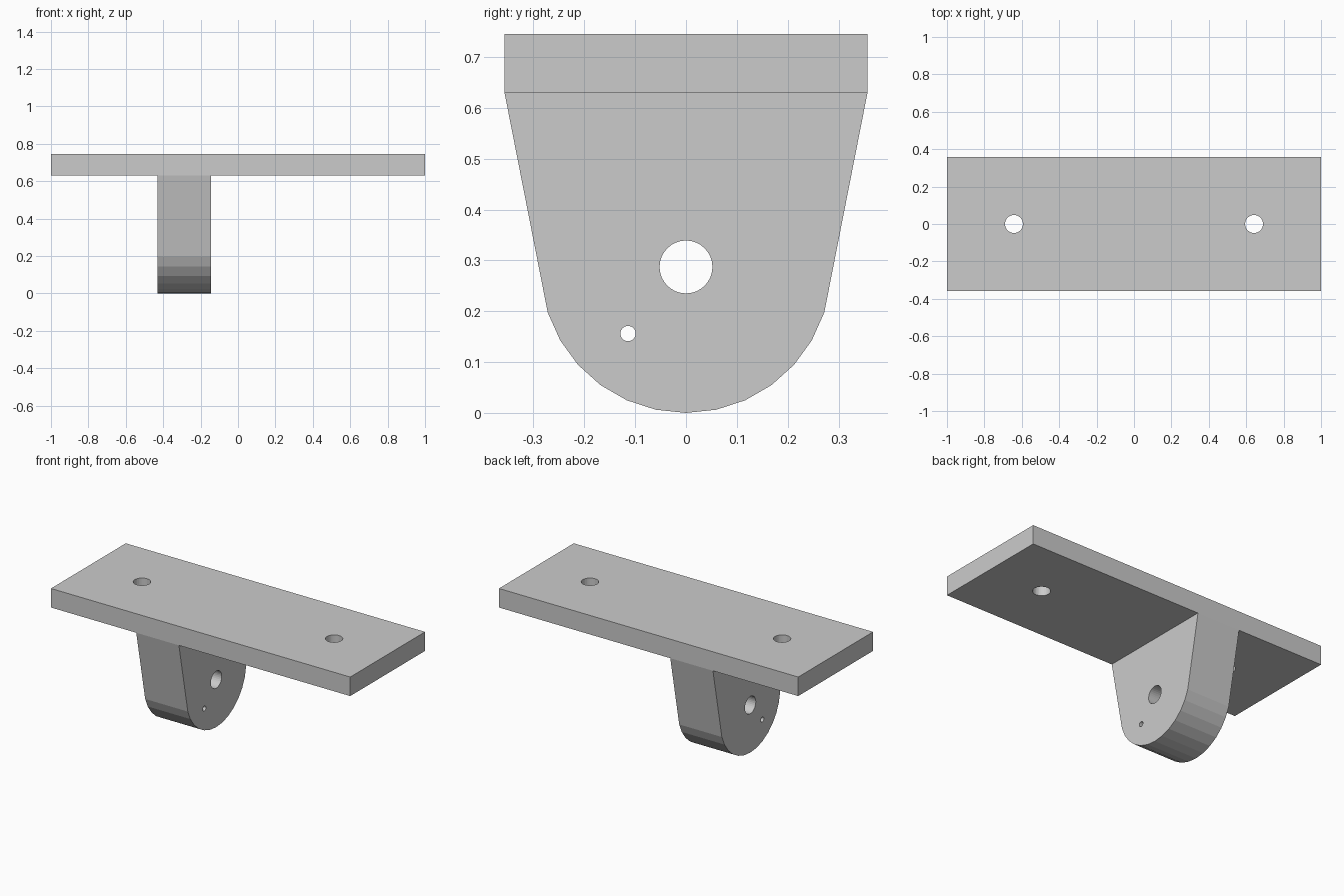
import bpy, bmesh
from math import sin, cos, radians, pi
from mathutils import Matrix, Vector

if "Cube" in bpy.data.objects:
    bpy.data.objects.remove(bpy.data.objects["Cube"])

HALF_Y, PLATE_BOTTOM, PLATE_TOP = 0.357, 0.63, 0.745
LUG_X0, LUG_X1 = -0.43, -0.145
RADIUS = 0.286


def prism(name, points, direction):
    """Extrude a closed planar outline into a flat-faced solid."""
    bm = bmesh.new()
    face = bm.faces.new([bm.verts.new(p) for p in points])
    new = bmesh.ops.extrude_face_region(bm, geom=[face])["geom"]
    bmesh.ops.translate(bm, vec=Vector(direction),
                        verts=[v for v in new if isinstance(v, bmesh.types.BMVert)])
    bmesh.ops.recalc_face_normals(bm, faces=bm.faces[:])
    mesh = bpy.data.meshes.new(name)
    bm.to_mesh(mesh)
    bm.free()
    obj = bpy.data.objects.new(name, mesh)
    bpy.context.collection.objects.link(obj)
    return obj


def drill(target, centre, radius, axis, depth):
    """Cut a round through-hole along the x or z axis, then drop the cutter."""
    bm = bmesh.new()
    turn = Matrix.Rotation(pi / 2, 4, "Y") if axis == "x" else Matrix()
    bmesh.ops.create_cone(bm, cap_ends=True, segments=32, radius1=radius,
                          radius2=radius, depth=depth,
                          matrix=Matrix.Translation(centre) @ turn)
    mesh = bpy.data.meshes.new("hole_cutter")
    bm.to_mesh(mesh)
    bm.free()
    cutter = bpy.data.objects.new("hole_cutter", mesh)
    cutter.hide_render = True
    bpy.context.collection.objects.link(cutter)
    mod = target.modifiers.new("hole", "BOOLEAN")
    mod.operation, mod.solver, mod.object = "DIFFERENCE", "EXACT", cutter
    bpy.context.view_layer.objects.active = target
    bpy.ops.object.modifier_apply(modifier=mod.name)
    bpy.data.objects.remove(cutter)


# Mounting plate with two screw holes
plate = prism("mounting_plate",
              [(x, y, PLATE_BOTTOM) for x, y in
               ((-1, -HALF_Y), (1, -HALF_Y), (1, HALF_Y), (-1, HALF_Y))],
              (0, 0, PLATE_TOP - PLATE_BOTTOM))
for side in (-1, 1):
    drill(plate, (side * 0.642, 0, 0.69), 0.048, "z", 0.5)

# Tapered lug with a faceted round end
arc = [(LUG_X0, RADIUS * sin(radians(a)), RADIUS * (1 - cos(radians(a))))
       for a in range(-72, 73, 12)]
outline = [(LUG_X0, -HALF_Y, PLATE_BOTTOM)] + arc + [(LUG_X0, HALF_Y, PLATE_BOTTOM)]
lug = prism("pivot_lug", outline, (LUG_X1 - LUG_X0, 0, 0))

# Pivot bore and small locking hole
mid = (LUG_X0 + LUG_X1) / 2
drill(lug, (mid, 0, 0.287), 0.052, "x", 0.6)
drill(lug, (mid, -0.114, 0.156), 0.015, "x", 0.6)
